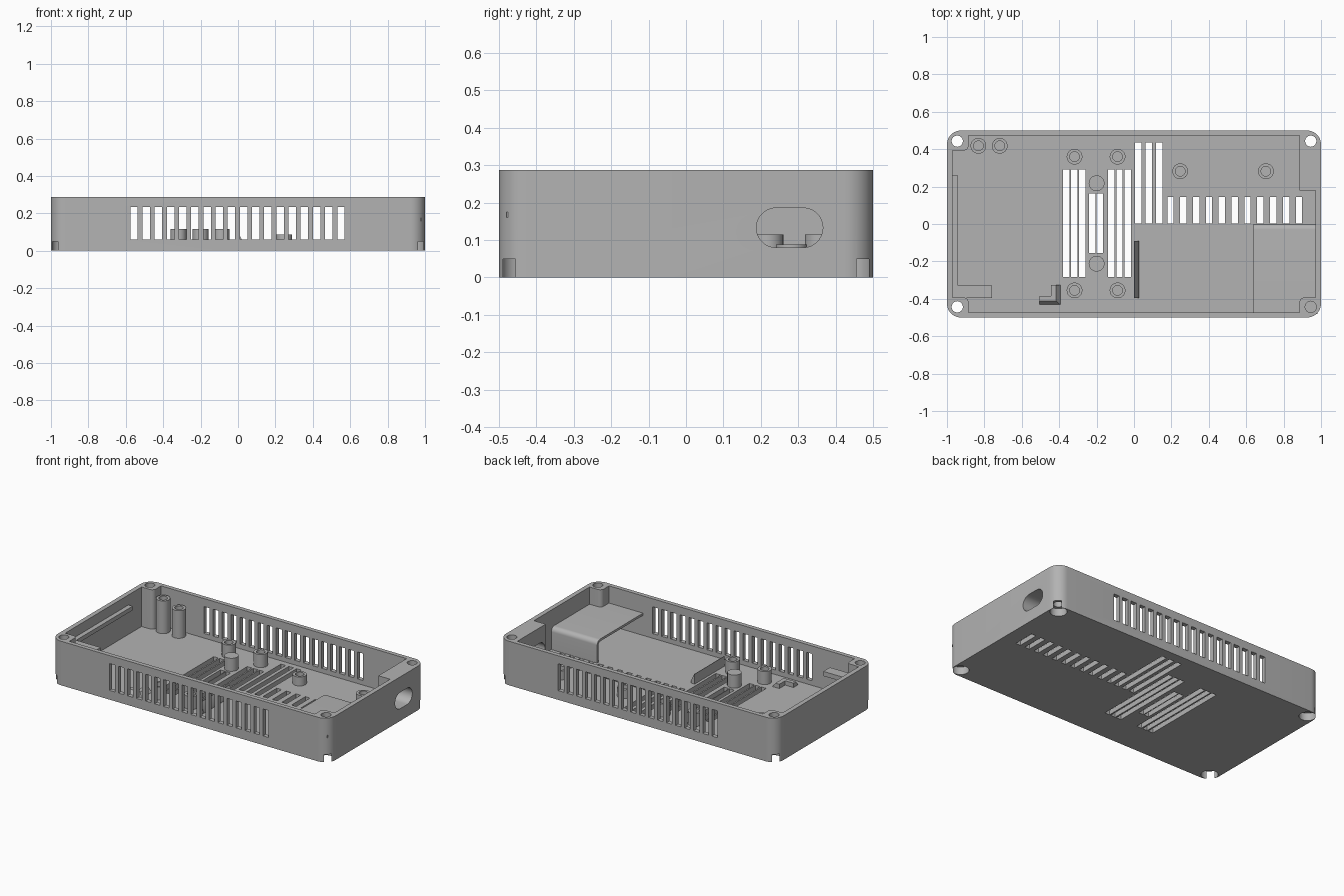
import bpy, bmesh, math
from math import pi, sin, cos

if "Cube" in bpy.data.objects:
    bpy.data.objects.remove(bpy.data.objects["Cube"])

# One plain grey plastic
grey = bpy.data.materials.new("grey plastic")
grey.use_nodes = True
COLOUR = (0.45, 0.45, 0.45, 1)
grey.diffuse_color = COLOUR
grey.node_tree.nodes["Principled BSDF"].inputs["Base Color"].default_value = COLOUR

FLOOR, TOP = 0.03, 0.287
SUNK = 0.02          # parts start slightly inside the floor
PLACE = {"x": lambda a, b, t: (t, a, b),
         "y": lambda a, b, t: (a, t, b),
         "z": lambda a, b, t: (a, b, t)}


def prism(bm, pts, axis, lo, hi, end_pts=None):
    """Extrude an outline along an axis, optionally tapering to a second outline."""
    put = PLACE[axis]
    a = [bm.verts.new(put(*p, lo)) for p in pts]
    b = [bm.verts.new(put(*p, hi)) for p in (end_pts or pts)]
    n = len(pts)
    bm.faces.new(a[::-1])
    bm.faces.new(b)
    for i in range(n):
        j = (i + 1) % n
        bm.faces.new((a[i], a[j], b[j], b[i]))


def rect(x0, x1, y0, y1):
    return [(x0, y0), (x1, y0), (x1, y1), (x0, y1)]


def arc(cx, cy, r, start, end, n=8):
    return [(cx + r * cos(start + (end - start) * i / n),
             cy + r * sin(start + (end - start) * i / n)) for i in range(n + 1)]


def circle(cx, cy, r, n=32):
    return arc(cx, cy, r, 0, 2 * pi, n)[:-1]


def finish(bm, name, smooth=True):
    bmesh.ops.recalc_face_normals(bm, faces=bm.faces[:])
    mesh = bpy.data.meshes.new(name)
    bm.to_mesh(mesh)
    bm.free()
    mesh.materials.append(grey)
    obj = bpy.data.objects.new(name, mesh)
    bpy.context.collection.objects.link(obj)
    if smooth:
        shade(obj)
    return obj


def activate(obj):
    bpy.ops.object.select_all(action="DESELECT")
    obj.select_set(True)
    bpy.context.view_layer.objects.active = obj


def shade(obj):
    activate(obj)
    bpy.ops.object.shade_smooth_by_angle(angle=math.radians(30))


def part(name, *args, **kw):
    bm = bmesh.new()
    prism(bm, *args, **kw)
    return finish(bm, name)


def cut(obj, prisms):
    """Subtract a set of separate prisms, then discard the cutter."""
    bm = bmesh.new()
    for p in prisms:
        prism(bm, *p)
    cutter = finish(bm, "cutter", smooth=False)
    cutter.hide_render = True
    mod = obj.modifiers.new("cut", "BOOLEAN")
    mod.operation, mod.solver, mod.object = "DIFFERENCE", "EXACT", cutter
    activate(obj)
    bpy.ops.object.modifier_apply(modifier=mod.name)
    bpy.data.objects.remove(cutter)


# Case body: rounded block
R = 0.075
outline = []
for k, (sx, sy) in enumerate([(1, 1), (-1, 1), (-1, -1), (1, -1)]):
    outline += arc(sx * (1 - R), sy * (0.5 - R), R, k * pi / 2, (k + 1) * pi / 2, 10)
bm = bmesh.new()
prism(bm, outline, "z", 0, TOP)
body = finish(bm, "case_body", smooth=False)

# Cavity leaves screw posts in the corners, one lengthened into a block
WX, WY, PX, PY, PR = 0.97, 0.472, 0.885, 0.393, 0.025
cavity = []
for sx, sy, py in [(1, 1, 0.18), (-1, 1, PY), (-1, -1, PY), (1, -1, PY)]:
    if py == PY:
        bend = [(sx * (PX + PR - PR * sin(t)), sy * (PY + PR - PR * cos(t)))
                for t in [i * pi / 12 for i in range(7)]]
    else:
        bend = [(sx * PX, sy * py)]
        bend = bend[:1]
    notch = [(sx * WX, sy * py)] + bend + [(sx * PX, sy * WY)]
    cavity += notch if sx * sy > 0 else notch[::-1]
cut(body, [(cavity, "z", FLOOR, 0.5)])

# Wall vents through front and back
cut(body, [(rect(-0.576 + i * 0.0651, -0.536 + i * 0.0651, 0.06, 0.235), "y", -0.6, 0.6)
           for i in range(18)])

# Floor vents: first x, pitch, count, y range
VENTS = [(-0.38, 0.0435, 3, -0.283, 0.292),
         (-0.24, 0.039, 2, -0.155, 0.163),
         (-0.138, 0.0435, 3, -0.283, 0.292),
         (0.005, 0.0565, 3, 0.002, 0.435),
         (0.178, 0.0687, 11, 0.002, 0.145)]
cut(body, [(rect(x + i * step, x + i * step + 0.034, y0, y1), "z", -0.1, 0.05)
           for x, step, n, y0, y1 in VENTS for i in range(n)])

# Corner screw holes with recesses underneath
corners = [(sx * 0.945, sy * 0.443) for sx in (1, -1) for sy in (1, -1)]
cut(body, [(circle(x, y, 0.03), "z", -0.1, 0.5) for x, y in corners])
cut(body, [(circle(x, y, 0.05), "z", -0.1, 0.05) for x, y in corners])

# Oval cable opening in the end wall
oval = arc(0.313, 0.133, 0.053, -pi / 2, pi / 2, 14) + arc(0.241, 0.133, 0.053, pi / 2, 3 * pi / 2, 14)
cut(body, [(oval, "x", 0.8, 1.1)])
shade(body)


# Hollow screw bosses
def boss(name, x, y, top, r=0.042, hole=0.026, n=32):
    bm = bmesh.new()
    rings = [[bm.verts.new((px, py, z)) for px, py in circle(x, y, rad, n)]
             for rad, z in [(r, SUNK), (r, top), (hole, top), (hole, SUNK)]]
    for k in range(4):
        a, b = rings[k], rings[(k + 1) % 4]
        for i in range(n):
            j = (i + 1) % n
            bm.faces.new((a[i], a[j], b[j], b[i]))
    finish(bm, name)


for x in (-0.318, -0.088):
    for y in (-0.355, 0.36):
        boss("board_boss", x, y, 0.115)
for x in (0.247, 0.705):
    boss("low_boss", x, 0.282, 0.088)
boss("tall_boss_outer", -0.832, 0.418, 0.243)
boss("tall_boss_inner", -0.718, 0.418, 0.21)

# Solid support pegs
for y in (-0.212, 0.218):
    part("support_peg", circle(-0.2, y, 0.042), "z", SUNK, 0.115)

# Bent shelf in the corner: upright web, rounded bend, flat top
T, H, B = 0.015, 0.175, 0.03
shelf = ([(0, SUNK)] + arc(-B, H - B, B, 0, pi / 2) + [(-0.48, H), (-0.48, H - T)]
         + arc(-B, H - B, B - T, pi / 2, 0) + [(-T, SUNK)])
part("corner_shelf", shelf, "x", 0.64, 0.98)

# Sloped stop rib on the floor
part("stop_rib", [(0, SUNK), (0.027, SUNK), (0.027, 0.045), (0.003, 0.095), (0, 0.095)],
     "y", -0.395, -0.09)

# Small corner locator with sloped outer sides
def ell(x1, y0):
    return [(-0.505, y0), (x1, y0), (x1, -0.325), (-0.445, -0.325),
            (-0.445, -0.385), (-0.505, -0.385)]


part("corner_locator", ell(-0.39, -0.435), "z", FLOOR - 0.005, 0.058, end_pts=ell(-0.417, -0.411))

# Ledge along the end wall and its return arm
part("wall_ledge", rect(-0.98, -0.94, -0.36, 0.258), "z", 0.195, 0.222)
part("ledge_arm", rect(-0.98, -0.76, -0.396, -0.328), "z", 0.195, 0.225)
